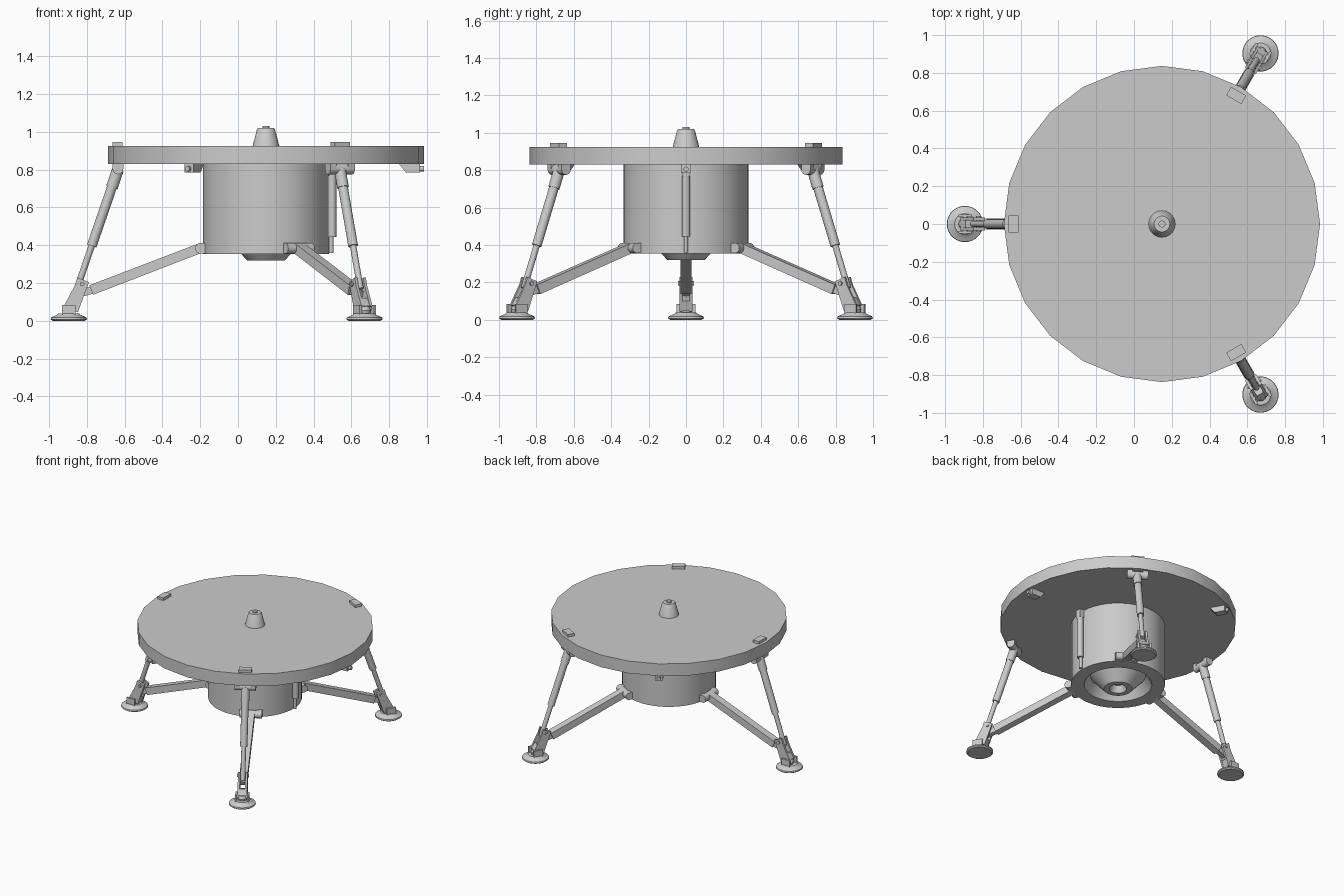
import bpy, bmesh
from math import sin, cos, pi, radians
from mathutils import Matrix, Vector

if "Cube" in bpy.data.objects:
    bpy.data.objects.remove(bpy.data.objects["Cube"])

CENTRE = Matrix.Translation((0.148, 0, 0))


def finish(name, bm, M):
    bmesh.ops.remove_doubles(bm, verts=bm.verts, dist=1e-5)
    bmesh.ops.recalc_face_normals(bm, faces=bm.faces)
    bm.transform(M)
    me = bpy.data.meshes.new(name)
    bm.to_mesh(me)
    bm.free()
    ob = bpy.data.objects.new(name, me)
    bpy.context.collection.objects.link(ob)
    bpy.ops.object.select_all(action='DESELECT')
    ob.select_set(True)
    bpy.context.view_layer.objects.active = ob
    bpy.ops.object.shade_smooth_by_angle(angle=radians(32))
    return ob


def lathe(name, profile, n, M):
    """Revolve (radius, z) points; start and end on the axis to close."""
    bm = bmesh.new()
    rings = [[bm.verts.new((r * cos(2 * pi * i / n), r * sin(2 * pi * i / n), z))
              for i in range(n)] if r > 0 else [bm.verts.new((0, 0, z))] for r, z in profile]
    for a, b in zip(rings, rings[1:]):
        for i in range(n):
            j = (i + 1) % n
            quad = [a[i % len(a)], a[j % len(a)], b[j % len(b)], b[i % len(b)]]
            bm.faces.new(list(dict.fromkeys(quad)))
    return finish(name, bm, M)


def rod(name, p, q, r, M, n=16):
    p, q = Vector(p), Vector(q)
    d = q - p
    T = Matrix.Translation(p) @ d.to_track_quat('Z', 'Y').to_matrix().to_4x4()
    return lathe(name, [(0, 0), (r, 0), (r, d.length), (0, d.length)], n, M @ T)


def prism(name, pts, y0, y1, M):
    """Extrude an (x, z) outline from y0 to y1."""
    bm = bmesh.new()
    a = [bm.verts.new((x, y0, z)) for x, z in pts]
    b = [bm.verts.new((x, y1, z)) for x, z in pts]
    bm.faces.new(a)
    bm.faces.new(b[::-1])
    for i in range(len(pts)):
        j = (i + 1) % len(pts)
        bm.faces.new((a[i], b[i], b[j], a[j]))
    return finish(name, bm, M)


def box(name, x0, x1, y0, y1, z0, z1, M):
    return prism(name, [(x0, z0), (x1, z0), (x1, z1), (x0, z1)], y0, y1, M)


# deck plate
lathe("deck", [(0, 0.83), (0.837, 0.83), (0.837, 0.925), (0, 0.925)], 24, CENTRE)

# top fitting
lathe("top_fitting", [(0, 0.92), (0.072, 0.92), (0.048, 1.012), (0.042, 1.02), (0.018, 1.02),
                      (0.018, 1.03), (0, 1.03)], 24, CENTRE)

# body drum with recessed underside and nozzle
lathe("drum", [(0, 0.835), (0.333, 0.835), (0.333, 0.355), (0.24, 0.355), (0.195, 0.425),
               (0.132, 0.355), (0.1, 0.32), (0.062, 0.32), (0.04, 0.37), (0, 0.37)], 40, CENTRE)

# side piston on the drum
rod("piston_tube", (0.35, 0, 0.445), (0.35, 0, 0.79), 0.022, CENTRE)
rod("piston_rod", (0.345, 0, 0.36), (0.345, 0, 0.46), 0.012, CENTRE)
box("piston_mount", 0.32, 0.37, -0.022, 0.022, 0.77, 0.835, CENTRE)

# sensor boxes under the deck, between the legs
for k, ang in enumerate((0, 120, 240)):
    M = CENTRE @ Matrix.Rotation(radians(ang), 4, 'Z')
    prism(f"sensor_box_{k}", [(0.70, 0.835), (0.74, 0.785), (0.815, 0.785), (0.815, 0.835)],
          -0.028, 0.028, M)
    rod(f"sensor_knob_{k}", (0.80, 0, 0.805), (0.835, 0, 0.805), 0.014, M)

# three legs, built along +x and rotated about the body
for k, ang in enumerate((60, 180, 300)):
    M = CENTRE @ Matrix.Rotation(radians(ang), 4, 'Z')
    F = M @ Matrix.Translation((1.043, 0, 0))

    # foot pad with its ankle fork
    lathe(f"foot_pad_{k}", [(0, 0), (0.085, 0), (0.096, 0.008), (0.094, 0.018), (0.062, 0.032),
                            (0.055, 0.04), (0, 0.04)], 28, F)
    lathe(f"ankle_ball_{k}", [(0, 0.035), (0.03, 0.04), (0.034, 0.055), (0.024, 0.075), (0, 0.085)], 16, F)
    rod(f"ankle_pin_{k}", (0, -0.05, 0.065), (0, 0.05, 0.065), 0.014, F)
    for s in (-1, 1):
        box(f"ankle_fork_{k}", -0.035, 0.035, s * 0.036, s * 0.05, 0.03, 0.085, F)
        # lower bracket cheek plates
        prism(f"bracket_cheek_{k}", [(1.068, 0.08), (0.995, 0.045), (0.975, 0.10), (0.937, 0.205),
                                     (0.998, 0.23), (1.01, 0.19)], s * 0.019, s * 0.034, M)
    prism(f"bracket_base_{k}", [(1.066, 0.08), (0.996, 0.047), (0.978, 0.10), (1.04, 0.12)],
          -0.02, 0.02, M)
    rod(f"bracket_pin_{k}", (0.973, -0.042, 0.195), (0.973, 0.042, 0.195), 0.012, M)

    # lower arm: beam, end tongue and drum hinge
    prism(f"lower_arm_{k}", [(0.345, 0.358), (0.915, 0.138), (0.935, 0.188), (0.355, 0.41)],
          -0.029, 0.029, M)
    prism(f"arm_tongue_{k}", [(0.91, 0.145), (0.985, 0.125), (1.0, 0.158), (0.925, 0.182)],
          -0.019, 0.019, M)
    rod(f"arm_hinge_{k}", (0.347, -0.08, 0.384), (0.347, 0.08, 0.384), 0.028, M)
    for s in (-1, 1):
        box(f"hinge_block_{k}", 0.30, 0.347, s * 0.04, s * 0.08, 0.357, 0.411, M)

    # telescopic upper strut
    top, bot = Vector((0.783, 0, 0.80)), Vector((1.0, 0, 0.17))
    rod(f"strut_collar_{k}", top, top.lerp(bot, 0.15), 0.031, M)
    rod(f"strut_tube_{k}", top.lerp(bot, 0.1), top.lerp(bot, 0.64), 0.026, M)
    rod(f"strut_rod_{k}", top.lerp(bot, 0.6), bot, 0.017, M)

    # deck hinge and locating block on top
    rod(f"deck_hinge_{k}", (0.783, -0.075, 0.803), (0.783, 0.075, 0.803), 0.028, M)
    for s in (-1, 1):
        box(f"deck_lug_{k}", 0.755, 0.811, s * 0.037, s * 0.075, 0.803, 0.835, M)
    box(f"deck_block_{k}", 0.76, 0.812, -0.046, 0.046, 0.92, 0.945, M)
